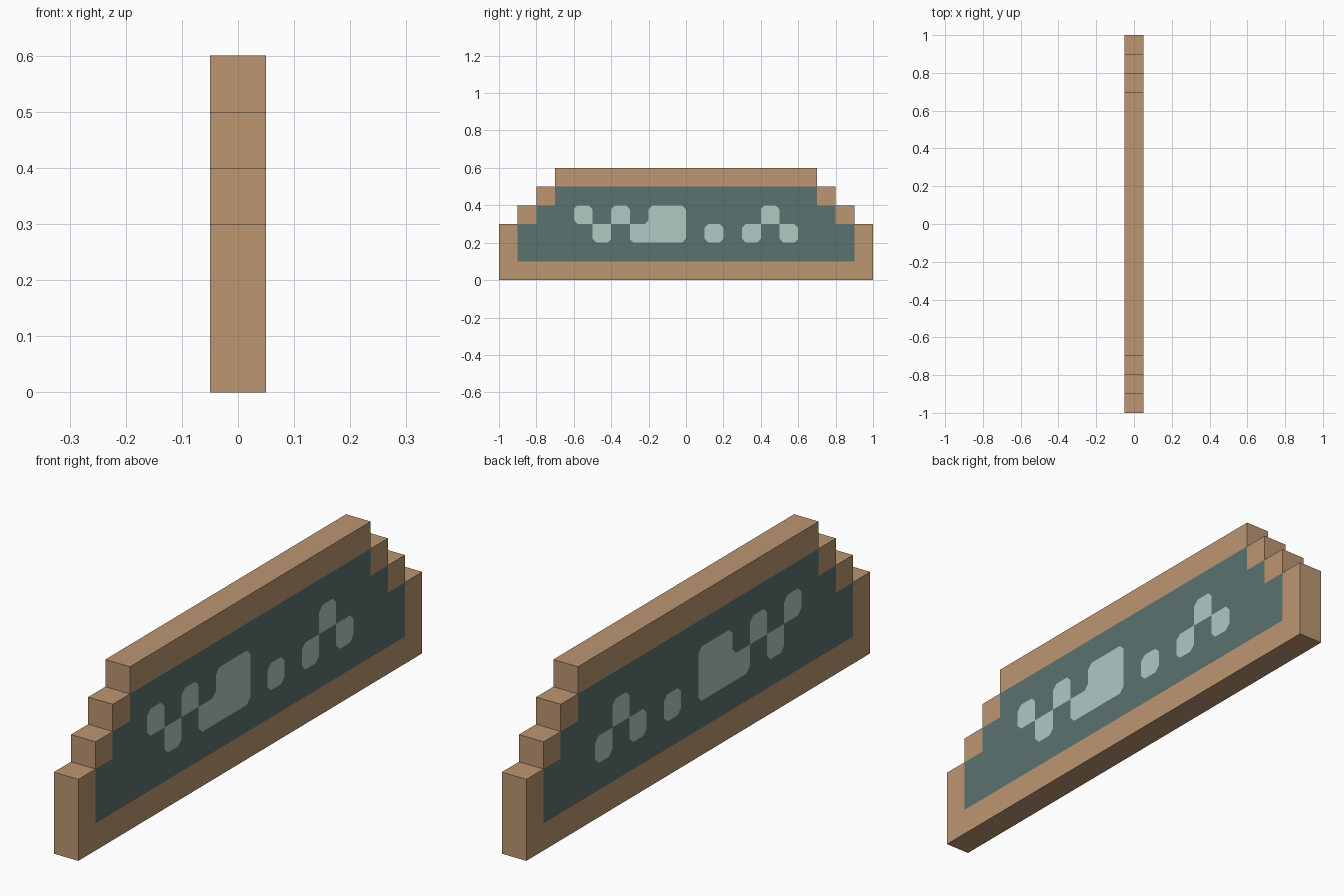
import bpy, bmesh

if "Cube" in bpy.data.objects:
    bpy.data.objects.remove(bpy.data.objects["Cube"])

CELL = 0.1          # the whole plaque sits on a 0.1 unit grid
CUT = 0.02          # softened corners of the pale marks
HALF_T = 0.05       # half thickness
FRAME, PANEL, MARK = 0, 1, 2


def srgb(r, g, b):
    return [((c / 255 + 0.055) / 1.055) ** 2.4 for c in (r, g, b)] + [1]


# Half width in cells of each row, bottom to top
frame_rows = [10, 10, 10, 9, 8, 7]
panel_rows = [0, 9, 9, 8, 7, 0]
# Columns (counted from y = 0) of the pale marks, by row
marks = {2: {-5, -3, -2, -1, 1, 3, 5}, 3: {-6, -4, -2, -1, 4}}


def colour(col, row):
    if col in marks.get(row, ()):
        return MARK
    if 0 <= row < 6 and -panel_rows[row] <= col < panel_rows[row]:
        return PANEL
    return FRAME


def corner_colour(col, row, dy, dz):
    """A mark's free corner takes the surrounding colour, and vice versa."""
    own = colour(col, row)
    around = {colour(col + dy, row), colour(col, row + dz), colour(col + dy, row + dz)}
    if len(around) == 1 and own not in around and FRAME not in around | {own}:
        return around.pop()
    return own


bm = bmesh.new()


def face(points, mat):
    f = bm.faces.new([bm.verts.new((HALF_T, y, z)) for y, z in points])
    f.material_index = mat


# One coloured face: every cell is an octagon with four corner triangles
for row, half in enumerate(frame_rows):
    for col in range(-half, half):
        y, z = (col + 0.5) * CELL, (row + 0.5) * CELL
        h, k = CELL / 2, CELL / 2 - CUT
        ring = []
        for dy, dz in ((1, 1), (-1, 1), (-1, -1), (1, -1)):
            a, b = (y + dy * h, z + dz * k), (y + dy * k, z + dz * h)
            if dy * dz < 0:
                a, b = b, a
            ring += [a, b]
            face([a, (y + dy * h, z + dz * h), b][::-1][::-1],
                 corner_colour(col, row, dy, dz))
        face(ring, colour(col, row))
bmesh.ops.remove_doubles(bm, verts=bm.verts[:], dist=1e-4)

# Thicken: the back face repeats the front, the rim is plain frame
ext = bmesh.ops.extrude_face_region(bm, geom=bm.faces[:], use_keep_orig=True)
for v in ext["geom"]:
    if isinstance(v, bmesh.types.BMVert):
        v.co.x = -HALF_T
bmesh.ops.recalc_face_normals(bm, faces=bm.faces[:])
bm.normal_update()
for f in bm.faces:
    if abs(f.normal.x) < 0.5:
        f.material_index = FRAME

mesh = bpy.data.meshes.new("stepped_sign_board")
bm.to_mesh(mesh)
bm.free()
for name, rgb in (("tan wood", (188, 150, 114)), ("dark teal", (92, 114, 110)),
                  ("pale mint", (178, 200, 196))):
    mat = bpy.data.materials.new(name)
    mat.diffuse_color = srgb(*rgb)
    mat.use_nodes = True
    mat.node_tree.nodes["Principled BSDF"].inputs["Base Color"].default_value = mat.diffuse_color
    mesh.materials.append(mat)
board = bpy.data.objects.new("stepped_sign_board", mesh)
bpy.context.collection.objects.link(board)
